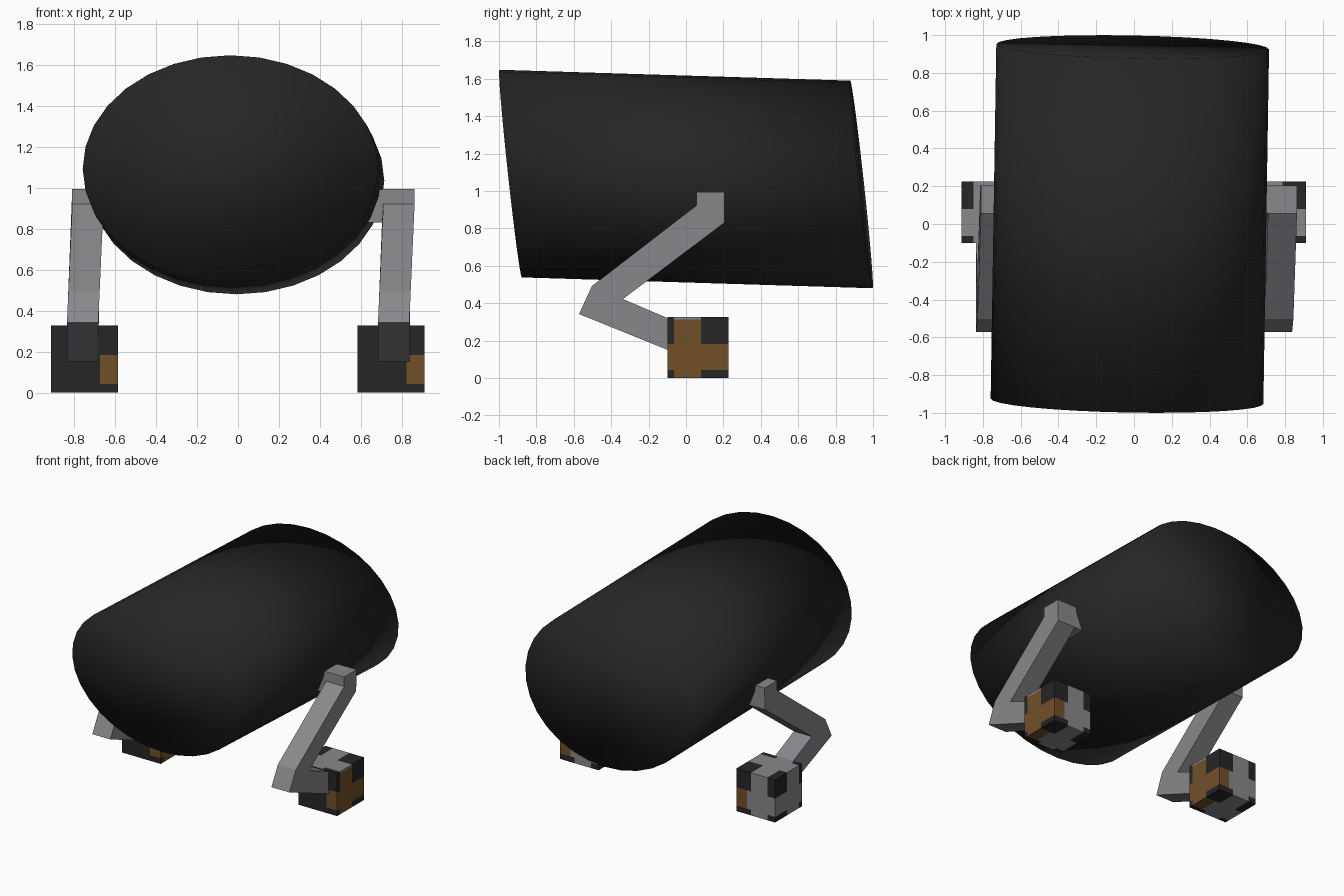
import bpy, bmesh, math
from mathutils import Vector

if "Cube" in bpy.data.objects:
    bpy.data.objects.remove(bpy.data.objects["Cube"])


def material(name, col):
    m = bpy.data.materials.new(name)
    m.diffuse_color = (*col, 1)
    m.use_nodes = True
    m.node_tree.nodes["Principled BSDF"].inputs["Base Color"].default_value = m.diffuse_color
    return m


BLACK = material("matte black", (0.019, 0.019, 0.019))
GREY = material("metal grey", (0.25, 0.25, 0.265))
BROWN = material("amber brown", (0.165, 0.08, 0.022))


def finish(bm, name, mats):
    bmesh.ops.recalc_face_normals(bm, faces=bm.faces)
    me = bpy.data.meshes.new(name)
    bm.to_mesh(me)
    bm.free()
    for m in mats:
        me.materials.append(m)
    ob = bpy.data.objects.new(name, me)
    bpy.context.collection.objects.link(ob)
    return ob


def box(bm, lo, hi):
    verts = bmesh.ops.create_cube(bm, size=1)["verts"]
    for v in verts:
        v.co = Vector([l + (c + 0.5) * (h - l) for c, l, h in zip(v.co, lo, hi)])


# Body: slightly skewed elliptical cylinder, smooth shaded over its flat caps
bm = bmesh.new()
side, up = Vector((0.722, -0.014, 0)), Vector((0, -0.06, 0.555))
rings = []
for centre in (Vector((-0.037, -0.938, 1.093)), Vector((-0.007, 0.938, 1.035))):
    rings.append([bm.verts.new(centre + side * math.sin(a) + up * math.cos(a))
                  for a in (i * math.tau / 32 for i in range(32))])
for i in range(32):
    j = (i + 1) % 32
    bm.faces.new((rings[0][i], rings[0][j], rings[1][j], rings[1][i]))
for ring in rings:
    bm.faces.new(ring)
for f in bm.faces:
    f.smooth = True
finish(bm, "body", [BLACK])

# Leg side profile (y, z): hip, thigh, knee, shin running into the foot
PROFILE = [(0.055, 0.995), (0.205, 0.995), (0.205, 0.83), (-0.337, 0.422),
           (-0.097, 0.32), (0.0, 0.28), (0.0, 0.11), (-0.097, 0.15),
           (-0.572, 0.342), (-0.503, 0.492), (0.055, 0.922)]


def leg(name, x, hip_to):
    bm = bmesh.new()
    sides = []
    for w in (0, 0.153):
        sides.append([bm.verts.new((x + w + 0.026 * max(0, min(1, (z - 0.34) / 0.58)), y, z))
                      for y, z in PROFILE])
    n = len(PROFILE)
    for i in range(n):
        j = (i + 1) % n
        bm.faces.new((sides[0][i], sides[0][j], sides[1][j], sides[1][i]))
    for s in sides:
        bm.faces.new(s)
    # Hip block reaching into the body
    a, b = sorted((x + 0.08, hip_to))
    box(bm, (a, 0.057, 0.83), (b, 0.203, 0.993))
    finish(bm, name, [GREY])


leg("left_leg", -0.836, -0.62)
leg("right_leg", 0.684, 0.63)

# Feet: cubes cut into crossing bands with dark corners
CUTS = ((0.2, 0.62, 0.73), (0.11, 0.55), (0.13, 0.56, 0.955))


def foot(name, x):
    lo = Vector((x, -0.1, 0.0))
    size = Vector((0.328, 0.326, 0.327))
    bm = bmesh.new()
    box(bm, lo, lo + size)
    for axis, cuts in enumerate(CUTS):
        for c in cuts:
            p, no = lo.copy(), Vector((0, 0, 0))
            p[axis] += c * size[axis]
            no[axis] = 1
            bmesh.ops.bisect_plane(bm, geom=bm.verts[:] + bm.edges[:] + bm.faces[:],
                                   plane_co=p, plane_no=no)
    bm.normal_update()
    for f in bm.faces:
        c = f.calc_center_median() - lo
        t = [c[k] / size[k] for k in range(3)]
        n = f.normal
        band = any(CUTS[k][0] < t[k] < CUTS[k][1] for k in range(3) if abs(n[k]) < 0.5)
        amber = t[0] > 0.73 and t[2] < 0.955
        if n.y < -0.5:
            band = amber and 0.13 < t[2] < 0.56
        f.material_index = 0 if not band else 2 if amber else 1
    finish(bm, name, [BLACK, GREY, BROWN])


foot("left_foot", -0.914)
foot("right_foot", 0.583)
